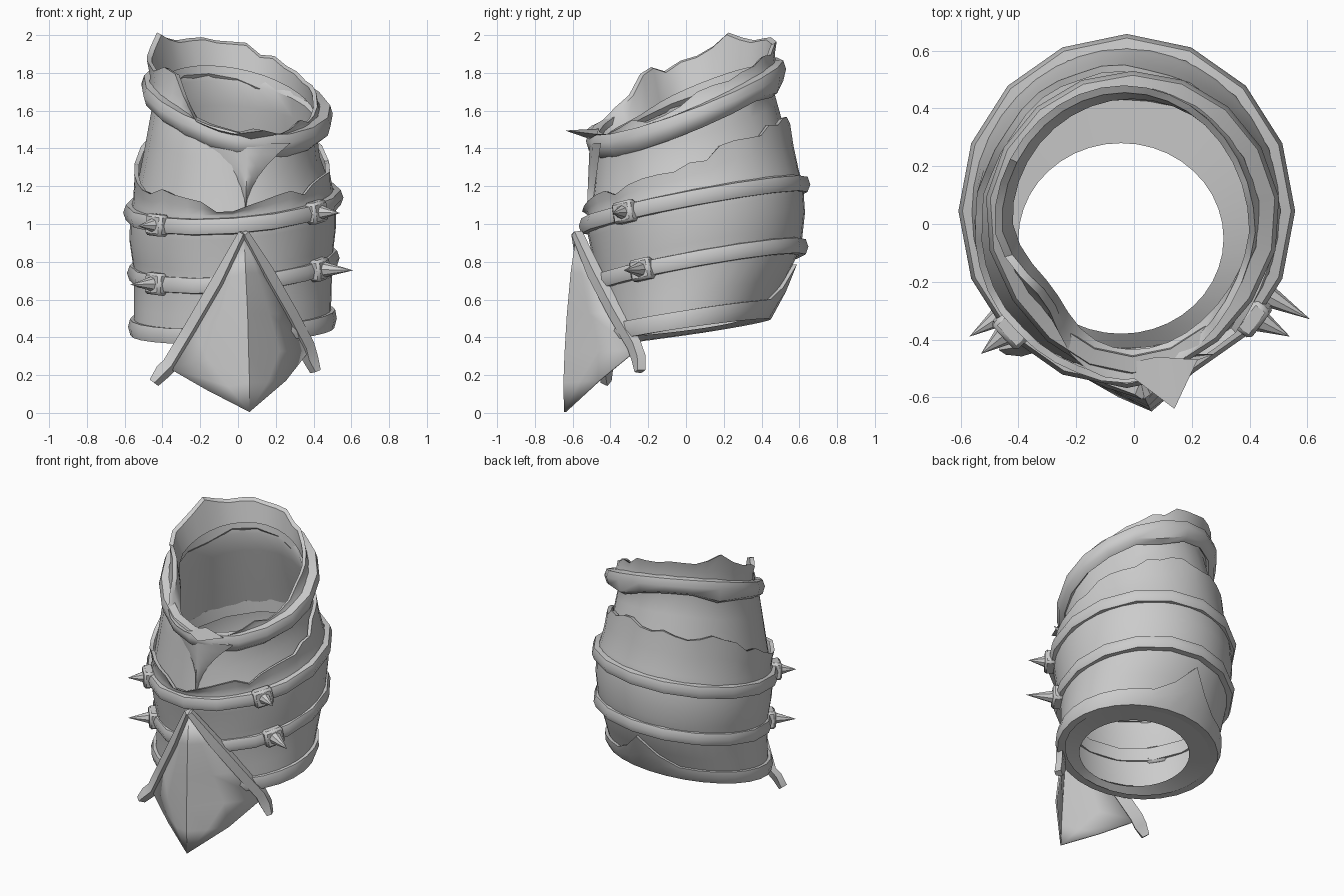
import bpy, bmesh, random
from math import sin, cos, pi, exp
from mathutils import Vector, Matrix

if "Cube" in bpy.data.objects:
    bpy.data.objects.remove(bpy.data.objects["Cube"])

random.seed(4)

# Sleeve sections: left, right, front, back, z at front, z at back, sideways skew
SECTIONS = [
    (-.40, .31, -.38, .28, .41, .49, .02),    # 0 lower hole
    (-.55, .49, -.43, .43, .37, .50, .02),    # 1 lower rim
    (-.55, .50, -.47, .61, .68, .88, .04),    # 2 lower band
    (-.575, .52, -.50, .63, .85, 1.06, .04),  # 3 belly
    (-.57, .52, -.53, .62, .99, 1.21, .04),   # 4 upper band
    (-.51, .44, -.50, .53, 1.22, 1.50, .0),   # 5 torn edge
    (-.46, .42, -.48, .46, 1.42, 1.75, -.05), # 6 neck
    (-.47, .46, -.48, .48, 1.45, 1.83, -.08), # 7 collar
    (-.49, .42, -.54, .48, 1.48, 1.97, -.08), # 8 fringe
]


def point(a, s, off=0, dz=0):
    """Point on the sleeve: a = angle from the front, s = section number."""
    i = min(int(s), len(SECTIONS) - 2)
    l, r, f, b, zf, zb, k = (p + (q - p) * (s - i)
                             for p, q in zip(SECTIONS[i], SECTIONS[i + 1]))
    taper = 1 - .14 * max(0, min(1, s - 6)) * max(0, cos(a))   # collar narrows to the front
    return Vector(((l + r) / 2 + ((r - l) / 2 + off) * sin(a) * taper,
                   (f + b) / 2 - ((b - f) / 2 + off) * cos(a),
                   zf + (zb - zf) * (1 - cos(a)) / 2 + k * sin(a) + dz))


def angles(n):
    return [-pi + 2 * pi * i / n for i in range(n)]


def bump(a, centre, width):
    d = (a - centre + pi) % (2 * pi) - pi
    return exp(-(d / width) ** 2)


def make(name, bm):
    bmesh.ops.remove_doubles(bm, verts=bm.verts, dist=1e-5)
    bmesh.ops.recalc_face_normals(bm, faces=bm.faces)
    me = bpy.data.meshes.new(name)
    bm.to_mesh(me)
    bm.free()
    ob = bpy.data.objects.new(name, me)
    bpy.context.collection.objects.link(ob)
    return ob


def loft(name, rows, around=True, close=False):
    """Skin rows of points; around closes each row, close joins last to first."""
    bm = bmesh.new()
    vs = [[bm.verts.new(p) for p in row] for row in rows]
    n = len(rows[0])
    for i in range(len(vs) if close else len(vs) - 1):
        lo, hi = vs[i], vs[(i + 1) % len(vs)]
        for j in range(n if around else n - 1):
            k = (j + 1) % n
            bm.faces.new((lo[j], lo[k], hi[k], hi[j]))
    return make(name, bm)


# Main shell with a torn upper edge
A = angles(40)
torn = [4.85 - .35 * cos(a) + random.uniform(-.13, .13) - .12 * bump(a, 0, .3) for a in A]
rows = [[point(a, s) for a in A] for s in (0, 1, 1.5, 2, 2.5, 3, 3.5, 4, 4.25)]
rows.append([point(a, (4.25 + t) / 2, .012) for a, t in zip(A, torn)])
rows.append([point(a, t, .03) for a, t in zip(A, torn)])
rows.append([point(a, t - .02, .005) for a, t in zip(A, torn)])
loft("sleeve_shell", rows)

# Cloth neck under the shell
A = angles(24)
loft("neck_cloth", [[point(a, s, -.008) for a in A] for s in (4.1, 4.5, 5, 5.5, 6, 6.5, 7)])

# Ragged fringe above the collar, taller on the left with a scrap leaning in
A = angles(36)
jag = [random.uniform(-.035, .025) * (1 - bump(a, 0, .7)) + .13 * bump(a, -1.1, .27)
       + .09 * bump(a, -1.95, .5) for a in A]
lean = [-.09 * bump(a, -.95, .4) for a in A]
loft("collar_fringe", [[point(a, 7, 0) for a in A],
                       [point(a, 7.5, -.01 + e * .5, j * .4) for a, j, e in zip(A, jag, lean)],
                       [point(a, 8, e, j) for a, j, e in zip(A, jag, lean)],
                       [point(a, 7.9, -.025 + e, j) for a, j, e in zip(A, jag, lean)],
                       [point(a, 6.9, -.045 + e * .6) for a, e in zip(A, lean)]])


# Rolled rings: the two bands and the collar
def rolled(name, s, profile, n=16, droop=lambda a: 0):
    ring = angles(n)
    loft(name, [[point(a, s, o, dz + (droop(a) if dz < -.045 else 0)) for a in ring]
                for o, dz in profile], close=True)


band = [(-.012, -.045), (.024, -.04), (.038, 0), (.024, .04), (-.012, .045)]
rolled("lower_band", 2, band)
rolled("upper_band", 4, band)
rolled("collar_roll", 7, [(-.03, -.05), (.0, -.085), (.035, -.06), (.05, -.01),
                          (.035, .035), (-.02, .04)], 18,
       lambda a: -.05 * (bump(a, -2.0, .2) + bump(a, 2.9, .2)))

# Bottom rim, rising to a point at the back
A = angles(28)
top = [1.25 + .5 * bump(a, pi, .22) for a in A]
loft("bottom_rim", [[point(a, 1, -.03, -.002) for a in A], [point(a, 1, .02, -.004) for a in A],
                    [point(a, (1 + t) / 2, .032) for a, t in zip(A, top)],
                    [point(a, t, .022) for a, t in zip(A, top)],
                    [point(a, t, -.008) for a, t in zip(A, top)]])

# Pointed fang hanging from the collar front
rows = []
for i in range(7):
    t = i / 6
    w = .23 * (1 - t) ** 1.9
    z, x = 1.43 - .36 * t, .05 - .01 * t
    rows.append([(x - w, -.45 - .05 * t, z), (x - w * .45, -.495 - .02 * t, z),
                 (x, -.51 - .015 * t, z), (x + w * .45, -.495 - .02 * t, z),
                 (x + w, -.45 - .05 * t, z), (x, -.45 - .055 * t, z)])
loft("collar_fang", rows)

# Thin beak on the collar lip
tip = (.14, -.64, 1.495)
loft("collar_beak", [[(-.06, -.49, 1.47), (.07, -.51, 1.45), (.22, -.47, 1.475),
                      (.08, -.46, 1.505)], [tip] * 4])


# Studs: a block on the band with a spike
def stud(name, a, s, tip):
    base, tip = point(a, s, .018), Vector(tip)
    tip.z = base.z - .005
    out = (point(a, s, .1) - point(a, s)).normalized()
    side = (point(a + .1, s) - point(a - .1, s)).normalized()
    up = out.cross(side).normalized()
    frame = Matrix((side, up, out)).transposed().to_4x4()
    bm = bmesh.new()
    bmesh.ops.create_cube(bm, size=1, matrix=Matrix.Translation(base) @ frame
                          @ Matrix.Diagonal((.125, .115, .07, 1)))
    bmesh.ops.bevel(bm, geom=bm.edges[:], offset=.014, segments=1, affect='EDGES')
    make(name + "_block", bm)
    d = tip - base
    bm = bmesh.new()
    bmesh.ops.create_cone(bm, cap_ends=True, segments=8, radius1=.048, radius2=0,
                          depth=d.length,
                          matrix=Matrix.Translation((base + tip) / 2)
                          @ d.to_track_quat('Z', 'Y').to_matrix().to_4x4())
    make(name + "_spike", bm)


stud("upper_right_stud", .9, 4, (.54, -.39, 0))
stud("lower_right_stud", 1.0, 2, (.61, -.33, 0))
stud("upper_left_stud", -.8, 4, (-.53, -.45, 0))
stud("lower_left_stud", -.85, 2, (-.57, -.39, 0))

# Front kite-shaped plate with a centre ridge
ridge = [(.03, -.575, .95), (.04, -.605, .74), (.05, -.625, .52), (.055, -.637, .32),
         (.06, -.643, .16), (.06, -.64, .005)]
right = [(.03, -.575, .95), (.155, -.485, .74), (.275, -.375, .53), (.375, -.265, .33),
         (.25, -.46, .17), (.06, -.64, .005)]
left = [(.03, -.575, .95), (-.10, -.53, .70), (-.24, -.47, .46), (-.37, -.41, .24),
        (-.16, -.53, .12), (.06, -.64, .005)]
rows = []
for l, m, r in zip(left, ridge, right):
    l, m, r = Vector(l), Vector(m), Vector(r)
    puff = Vector((0, -.01, 0)) * min(1, (r - l).length * 2)
    rows.append([l, l.lerp(m, .5) + puff, m, m.lerp(r, .5) + puff, r])
plate = loft("front_plate", rows, around=False)
thick = plate.modifiers.new("thickness", 'SOLIDIFY')
thick.thickness = .012
thick.offset = 0


# Raised edging strips down both upper sides of the plate
def strip(name, path, side):
    rows = []
    for i, p in enumerate(path):
        p = Vector(p)
        d = (Vector(path[min(i + 1, len(path) - 1)]) - Vector(path[max(i - 1, 0)])).normalized()
        n = Vector((side * .5, -.85, .1))
        n = (n - d * n.dot(d)).normalized()
        w = d.cross(n) * (.042 if 0 < i < len(path) - 1 else .024)
        n = n * .028
        rows.append([p + w - n * .6, p + w * .7 + n, p - w * .7 + n, p - w - n * .6])
    ob = loft(name, rows)
    bm = bmesh.new()
    bm.from_mesh(ob.data)
    bmesh.ops.holes_fill(bm, edges=bm.edges[:], sides=4)
    bm.to_mesh(ob.data)
    bm.free()


strip("right_edging", right[:3] + [(.365, -.275, .36), (.385, -.25, .29), (.41, -.24, .22)], 1)
strip("left_edging", left[:3] + [(-.36, -.41, .26), (-.40, -.42, .22), (-.445, -.42, .16)], -1)

bpy.ops.object.select_all(action='SELECT')
bpy.context.view_layer.objects.active = bpy.context.selected_objects[0]
bpy.ops.object.shade_smooth_by_angle(angle=.7)
